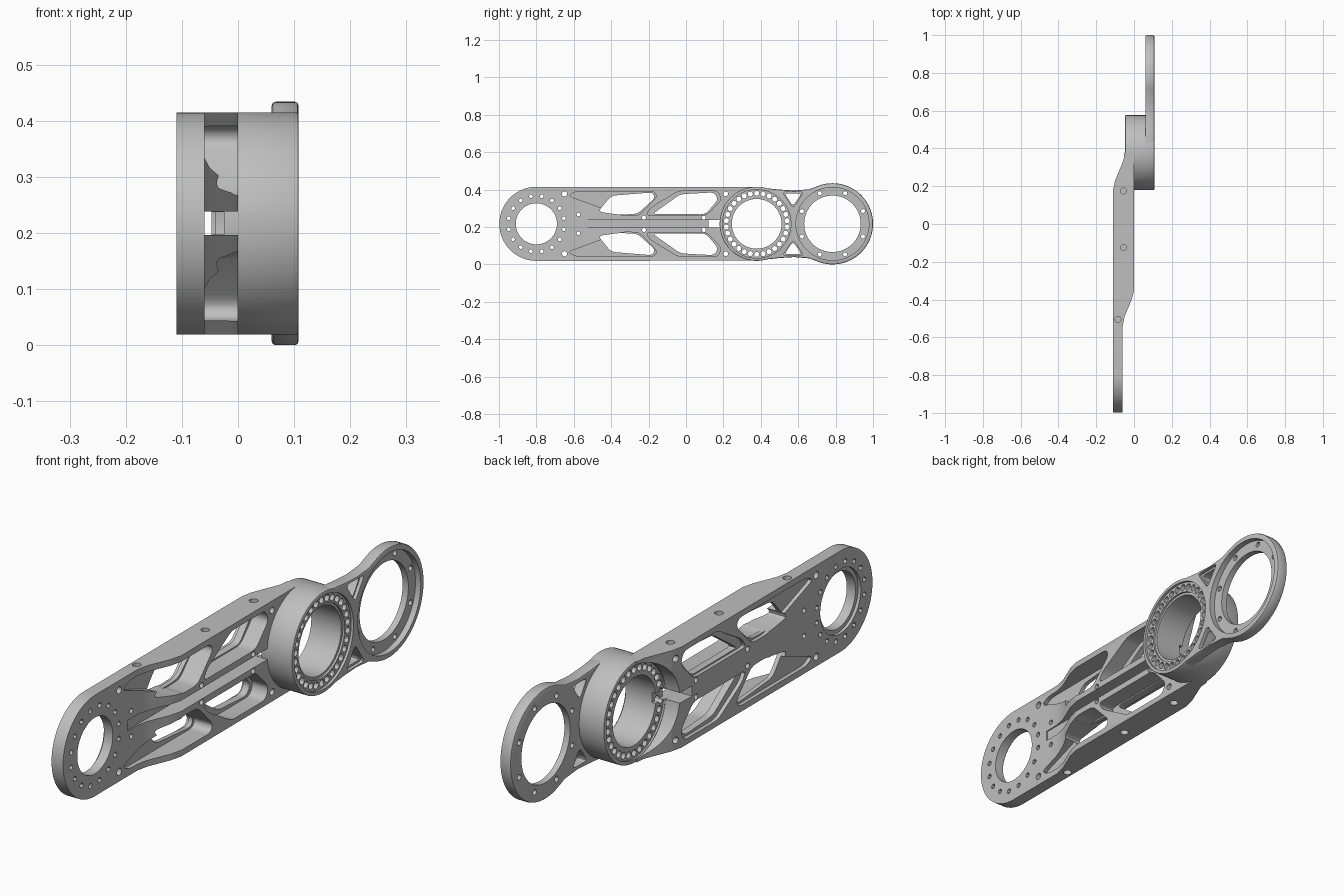
import bpy, bmesh
from math import cos, sin, pi, radians
from mathutils import Matrix, Vector

if "Cube" in bpy.data.objects:
    bpy.data.objects.remove(bpy.data.objects["Cube"])

ZC = 0.217                      # height of the long axis
FRONT, HUB, REAR = -0.8, 0.378, 0.783   # centres along y

metal = bpy.data.materials.new("grey metal")
metal.use_nodes = True
GREY = (0.52, 0.52, 0.52, 1)
metal.diffuse_color = GREY
metal.node_tree.nodes["Principled BSDF"].inputs["Base Color"].default_value = GREY


def make(name, bm):
    bmesh.ops.recalc_face_normals(bm, faces=bm.faces)
    me = bpy.data.meshes.new(name)
    bm.to_mesh(me)
    bm.free()
    me.materials.append(metal)
    ob = bpy.data.objects.new(name, me)
    bpy.context.collection.objects.link(ob)
    return ob


def loft(bm, lo, hi):
    """Close two matching outlines into a solid."""
    lo = [bm.verts.new(p) for p in lo]
    hi = [bm.verts.new(p) for p in hi]
    bm.faces.new(lo)
    bm.faces.new(hi)
    for i in range(len(lo)):
        j = (i + 1) % len(lo)
        bm.faces.new((lo[i], lo[j], hi[j], hi[i]))


def prism(bm, pts, x0, x1):
    """Extrude a (y, height above axis) outline along x."""
    loft(bm, [(x0, y, ZC + z) for y, z in pts], [(x1, y, ZC + z) for y, z in pts])


def rounded(pts, r):
    """Round every corner of an outline with a short curve."""
    pts = [Vector(p) for p in pts]
    out = []
    for i, p in enumerate(pts):
        ends = []
        for q in (pts[i - 1], pts[(i + 1) % len(pts)]):
            d = q - p
            ends.append(p + d.normalized() * min(r, 0.42 * d.length))
        for k in range(5):
            t = k / 4
            out.append(ends[0] * (1 - t) ** 2 + p * 2 * t * (1 - t) + ends[1] * t * t)
    return out


def arc(y, r, a0, a1, n):
    return [(y + r * cos(radians(a0 + (a1 - a0) * i / n)),
             r * sin(radians(a0 + (a1 - a0) * i / n))) for i in range(n + 1)]


def disc(bm, y, z, r, x0, x1, n=64):
    prism(bm, [(y + r * cos(2 * pi * i / n), z + r * sin(2 * pi * i / n)) for i in range(n)], x0, x1)


def bolt_circle(bm, y, r, count, size, x0, x1):
    for i in range(count):
        a = 2 * pi * (i + 0.5) / count
        disc(bm, y + r * cos(a), r * sin(a), size, x0, x1, 12)


def apply(ob, mod):
    bpy.context.view_layer.objects.active = ob
    bpy.ops.object.modifier_apply(modifier=mod.name)


def boolean(ob, bm, op='DIFFERENCE'):
    cutter = make("cutter", bm)
    cutter.hide_render = True
    mod = ob.modifiers.new("bool", 'BOOLEAN')
    mod.operation, mod.solver, mod.object = op, 'EXACT', cutter
    apply(ob, mod)
    bpy.data.objects.remove(cutter)


def cut(ob, fn, *args):
    bm = bmesh.new()
    fn(bm, *args)
    boolean(ob, bm)


def chamfer(ob, width):
    mod = ob.modifiers.new("chamfer", 'BEVEL')
    mod.width, mod.segments, mod.limit_method = width, 2, 'ANGLE'
    mod.angle_limit = radians(50)
    apply(ob, mod)


def finish(ob):
    bpy.ops.object.select_all(action='DESELECT')
    ob.select_set(True)
    bpy.context.view_layer.objects.active = ob
    bpy.ops.object.shade_smooth_by_angle(angle=radians(30))


# Arm: round-ended slab, its sides then cut back to a stepped profile
bm = bmesh.new()
prism(bm, [(0.378, 0.197)] + arc(FRONT, 0.198, 90, 270, 40) + [(0.378, -0.197)], -0.11, 0)
arm = make("arm", bm)
shoulder = [(-1.2, -0.06), (-0.54, -0.06), (-0.49, -0.05), (-0.4, -0.012), (-0.34, 0.003),
            (-0.34, 0.1), (-1.2, 0.1)]
neck = [(0.17, -0.113), (0.23, -0.1), (0.34, -0.055), (0.5, -0.04), (0.5, -0.2), (0.17, -0.2)]
for outline in (shoulder, neck):
    bm = bmesh.new()
    loft(bm, [(x, y, -0.1) for y, x in outline], [(x, y, 0.6) for y, x in outline])
    boolean(arm, bm)

# Arm: hub seat, wire channel and slot beside the hub
cut(arm, disc, HUB, 0, 0.185, -0.3, 0.3)
cut(arm, prism, [(-0.6, -0.021), (0.3, -0.021), (0.3, 0.021), (-0.6, 0.021)], -0.065, 0.1)
cut(arm, prism, [(0.12, -0.02), (0.3, -0.02), (0.3, 0.02), (0.12, 0.02)], -0.3, 0.1)

# Arm: lightening pockets on both faces, with windows right through
pocket_a = [(-0.63, 0.15), (-0.59, 0.173), (-0.17, 0.174), (-0.155, 0.145), (-0.25, 0.046), (-0.34, 0.044)]
window_a = [(-0.47, 0.065), (-0.4, 0.15), (-0.18, 0.168), (-0.165, 0.138), (-0.26, 0.053), (-0.36, 0.049)]
pocket_b = [(-0.215, 0.046), (-0.19, 0.085), (-0.04, 0.175), (0.17, 0.175), (0.19, 0.13), (0.11, 0.046)]
window_b = [(-0.18, 0.052), (-0.03, 0.158), (0.15, 0.168), (0.172, 0.13), (0.105, 0.051)]
for s in (1, -1):
    for pts, x0, x1 in ((pocket_a, -0.078, 0.1), (pocket_a, -0.3, -0.095), (window_a, -0.3, 0.1),
                        (pocket_b, -0.067, 0.1), (pocket_b, -0.3, -0.095), (window_b, -0.3, 0.1)):
        cut(arm, prism, rounded([(y, s * z) for y, z in pts], 0.025), x0, x1)

# Arm: front bore with counterbore, and bolt holes
cut(arm, disc, FRONT, 0, 0.11, -0.3, 0.3)
cut(arm, disc, FRONT, 0, 0.126, -0.3, -0.098)
cut(arm, bolt_circle, FRONT, 0.15, 16, 0.01, -0.3, 0.3)
bm = bmesh.new()
for y, z, r in ((-0.65, 0.16, 0.014), (-0.575, 0.05, 0.01), (-0.225, 0.033, 0.011),
                (0.095, 0.033, 0.011), (0.212, 0.16, 0.013)):
    for s in (1, -1):
        disc(bm, y, s * z, r, -0.3, 0.3, 16)
boolean(arm, bm)

# Arm: screw holes in the upper and lower edges
bm = bmesh.new()
for y, x in ((0.175, -0.055), (-0.125, -0.055), (-0.505, -0.085)):
    for s in (1, -1):
        bmesh.ops.create_cone(bm, cap_ends=True, segments=20, radius1=0.016, radius2=0.016, depth=0.035,
                              matrix=Matrix.Translation(Vector((x, y, ZC + s * 0.197))))
boolean(arm, bm)
finish(arm)

# Bearing hub: thick ring, recessed faces and a circle of drilled holes
bm = bmesh.new()
disc(bm, HUB, 0, 0.198, -0.047, 0.108, 96)
hub = make("bearing_hub", bm)
chamfer(hub, 0.004)
cut(hub, disc, HUB, 0, 0.183, 0.098, 0.3, 80)
cut(hub, disc, HUB, 0, 0.183, -0.3, -0.04, 80)
cut(hub, disc, HUB, 0, 0.133, -0.3, 0.3, 80)
cut(hub, disc, HUB, 0, 0.143, 0.09, 0.3, 80)
cut(hub, bolt_circle, HUB, 0.163, 30, 0.0135, -0.3, 0.3)
cut(hub, prism, [(0.1, -0.02), (0.3, -0.02), (0.3, 0.02), (0.1, 0.02)], -0.3, -0.025)
finish(hub)

# Rear plate: large ring joined to the hub by two waisted cheeks
bm = bmesh.new()
prism(bm, [(0.378, -0.196), (0.5, -0.183), (0.58, -0.178), (0.66, -0.185)] + arc(REAR, 0.217, -108, 108, 60)
      + [(0.66, 0.185), (0.58, 0.178), (0.5, 0.183), (0.378, 0.196)], 0.06, 0.108)
rear = make("rear_plate", bm)
chamfer(rear, 0.007)
cut(rear, disc, HUB, 0, 0.19, -0.3, 0.3)
cut(rear, disc, REAR, 0, 0.195, 0.085, 0.3)
cut(rear, disc, REAR, 0, 0.151, -0.3, 0.3)
cut(rear, bolt_circle, REAR, 0.177, 8, 0.011, -0.3, 0.3)
for s in (1, -1):
    cut(rear, prism, rounded([(0.515, s * 0.17), (0.63, s * 0.17), (0.572, s * 0.085)], 0.02), 0.095, 0.3)
    cut(rear, prism, rounded([(0.527, s * 0.162), (0.618, s * 0.162), (0.572, s * 0.095)], 0.02), -0.3, 0.3)
finish(rear)
